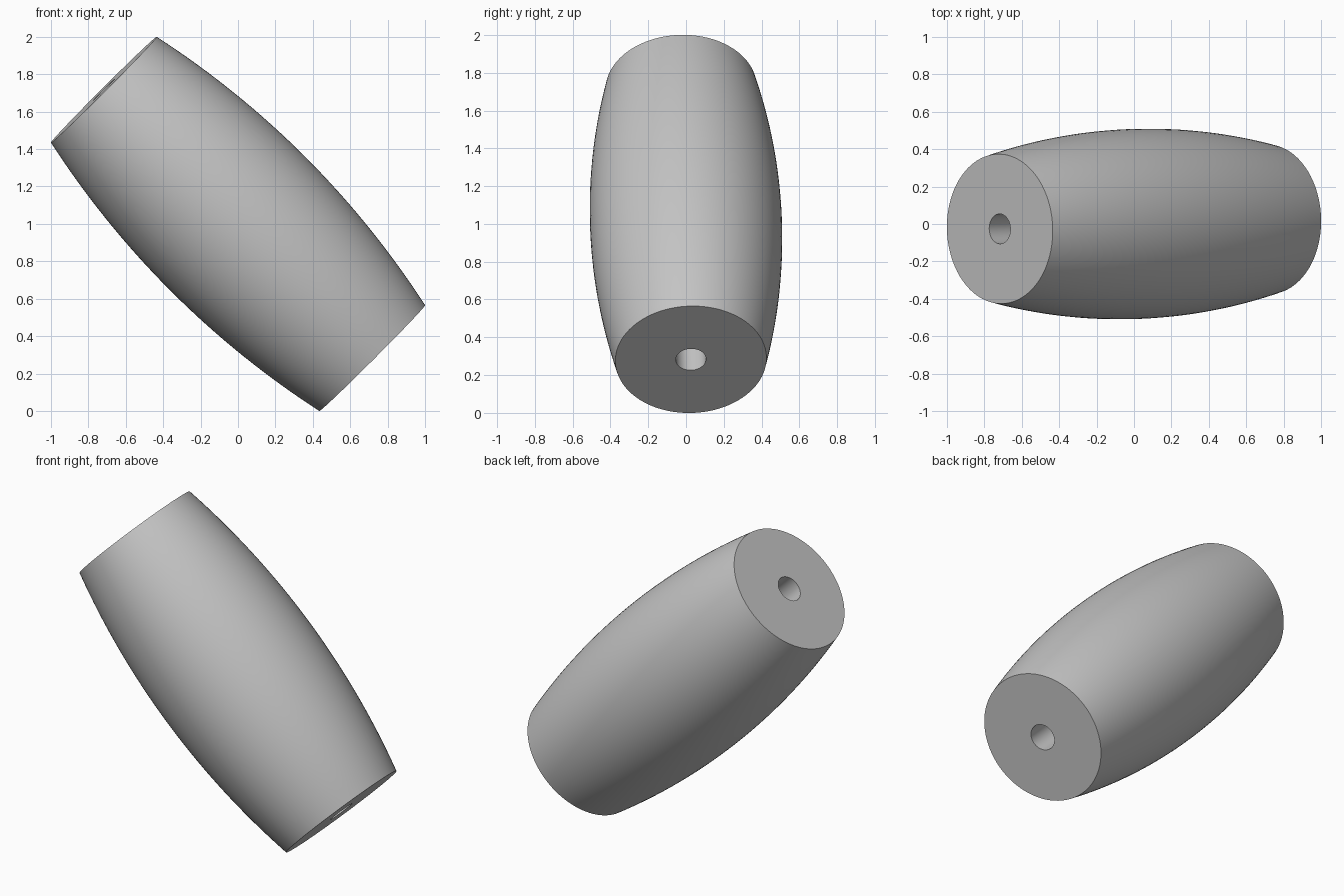
import bpy, bmesh, math
from mathutils import Vector

if "Cube" in bpy.data.objects:
    bpy.data.objects.remove(bpy.data.objects["Cube"])

SIDES = 96
HALF_LENGTH = 1.015
END_RADIUS = 0.40
MID_RADIUS = 0.508
HOLE_RADIUS = 0.08
AXIS = Vector((-0.7175, -0.026, 0.7175))

# Plain grey finish
grey = bpy.data.materials.new("grey")
grey.diffuse_color = (0.55, 0.55, 0.55, 1)
grey.use_nodes = True
grey.node_tree.nodes["Principled BSDF"].inputs["Base Color"].default_value = grey.diffuse_color

# Closed half section: circular-arc outer wall, flat ends, straight bore
bulge = MID_RADIUS - END_RADIUS
arc_radius = (HALF_LENGTH ** 2 + bulge ** 2) / (2 * bulge)
steps = 32
section = [(HOLE_RADIUS, -HALF_LENGTH)]
for i in range(steps + 1):
    h = HALF_LENGTH * (2 * i / steps - 1)
    section.append((MID_RADIUS - arc_radius + math.sqrt(arc_radius ** 2 - h ** 2), h))
section.append((HOLE_RADIUS, HALF_LENGTH))

# Revolve the section into a barrel-shaped bead
bm = bmesh.new()
rings = []
for r, h in section:
    rings.append([bm.verts.new((r * math.cos(2 * math.pi * k / SIDES),
                                r * math.sin(2 * math.pi * k / SIDES), h))
                  for k in range(SIDES)])
for a, b in zip(rings, rings[1:] + rings[:1]):
    for k in range(SIDES):
        n = (k + 1) % SIDES
        bm.faces.new((a[k], a[n], b[n], b[k]))
bmesh.ops.recalc_face_normals(bm, faces=bm.faces)
mesh = bpy.data.meshes.new("barrel_bead")
bm.to_mesh(mesh)
bm.free()
mesh.materials.append(grey)

# Tilt the bead onto its lower rim
bead = bpy.data.objects.new("barrel_bead", mesh)
bpy.context.collection.objects.link(bead)
bead.rotation_euler = AXIS.to_track_quat('Z', 'Y').to_euler()
bead.location = (0, 0, 1)

# Smooth walls with crisp rims
bpy.context.view_layer.objects.active = bead
bead.select_set(True)
bpy.ops.object.shade_smooth_by_angle(angle=math.radians(30))
